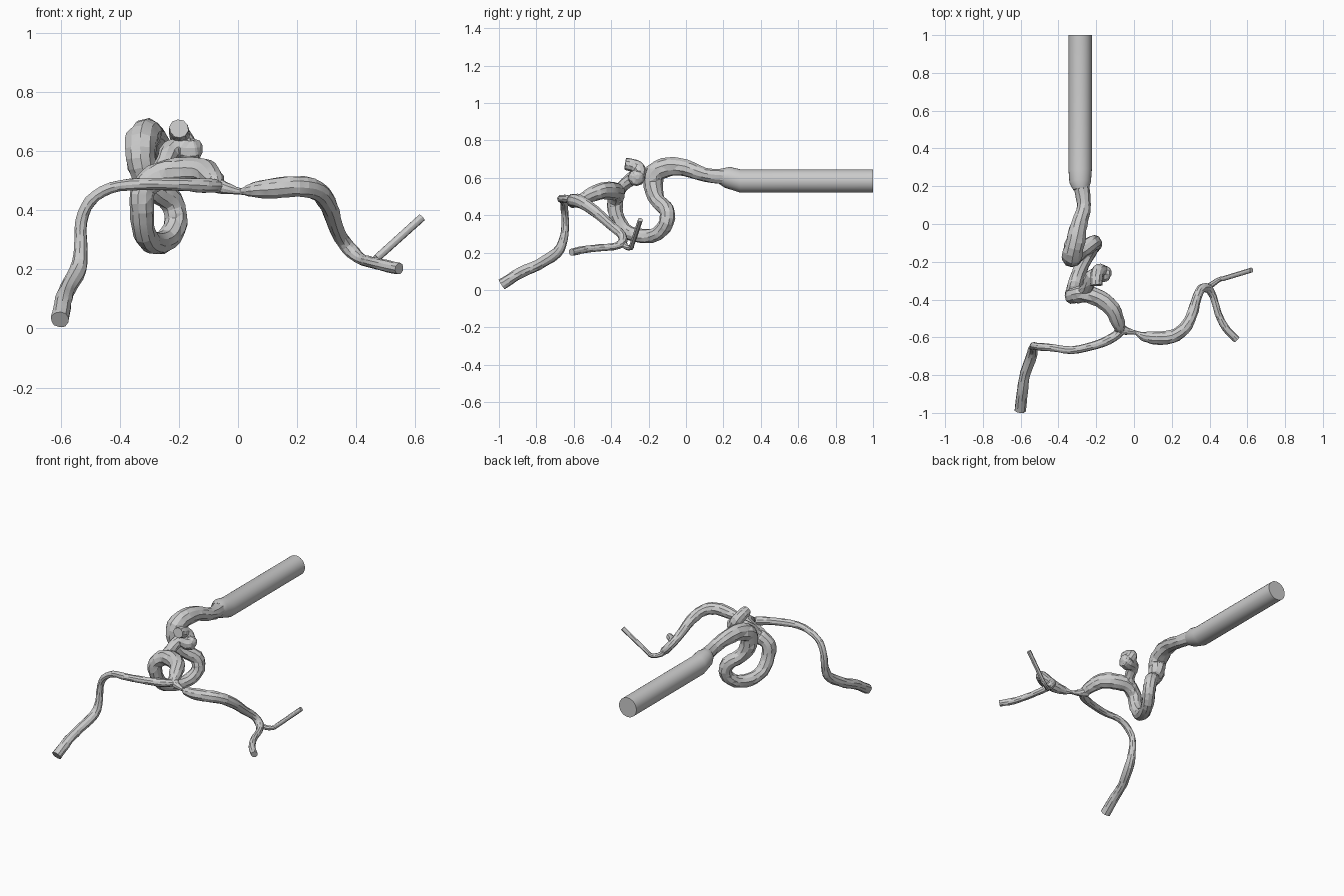
import bpy, bmesh, math, random
from mathutils import Vector

random.seed(4)


def smooth_path(pts, steps):
    """Catmull-Rom through (x, y, z, radius) points."""
    p = [Vector(q) for q in pts]
    p = [2 * p[0] - p[1]] + p + [2 * p[-1] - p[-2]]
    out = []
    for i in range(1, len(p) - 2):
        a, b, c, d = p[i - 1:i + 3]
        for k in range(steps):
            t = k / steps
            out.append(0.5 * (2 * b + (c - a) * t + (2 * a - 5 * b + 4 * c - d) * t * t
                              + (3 * b - a - 3 * c + d) * t ** 3))
    return out + [p[-2]]


def vessel(name, pts, sides=10, steps=3, jitter=0.06, smooth=False):
    """Sweep a slightly irregular ring along the path, capping both ends."""
    path = smooth_path(pts, steps) if steps > 1 else [Vector(q) for q in pts]
    pos = [q.to_3d() for q in path]
    bm = bmesh.new()
    rings, normal = [], None
    for i, c in enumerate(pos):
        tan = (pos[min(i + 1, len(pos) - 1)] - pos[max(i - 1, 0)]).normalized()
        if normal is None:
            normal = tan.orthogonal()
        normal = (normal - tan * normal.dot(tan)).normalized()
        side = tan.cross(normal)
        ring = []
        for k in range(sides):
            a = 2 * math.pi * k / sides
            r = path[i][3] * (1 + random.uniform(-jitter, jitter))
            ring.append(bm.verts.new(c + r * (normal * math.cos(a) + side * math.sin(a))))
        rings.append(ring)
    for r0, r1 in zip(rings, rings[1:]):
        for k in range(sides):
            n = (k + 1) % sides
            bm.faces.new((r0[k], r0[n], r1[n], r1[k]))
    bm.faces.new(rings[0][::-1])
    bm.faces.new(rings[-1])
    if jitter:
        bmesh.ops.triangulate(bm, faces=[f for f in bm.faces if len(f.verts) == 4])
    bmesh.ops.recalc_face_normals(bm, faces=bm.faces)
    me = bpy.data.meshes.new(name)
    bm.to_mesh(me)
    bm.free()
    ob = bpy.data.objects.new(name, me)
    bpy.context.collection.objects.link(ob)
    bpy.context.view_layer.objects.active = ob
    ob.select_set(True)
    bpy.ops.object.shade_smooth_by_angle(angle=math.radians(30 if smooth else 14))
    ob.select_set(False)
    return ob


# straight inlet tube with its short tapered collar
vessel("inlet_tube", [(-.285, 1, .583, .062), (-.285, .29, .583, .062),
                      (-.285, .22, .603, .057), (-.28, .185, .608, .042)],
       sides=24, steps=1, jitter=0, smooth=True)

# winding trunk: over the hump, down through the loop and forward to the fork
vessel("main_trunk", [
    (-.28, .22, .605, .045), (-.265, .1, .617, .038), (-.29, 0, .652, .044),
    (-.31, -.09, .658, .052), (-.328, -.165, .625, .055), (-.325, -.175, .55, .05),
    (-.285, -.15, .475, .042), (-.225, -.105, .43, .041), (-.21, -.105, .36, .04),
    (-.24, -.155, .3, .038), (-.285, -.24, .288, .038), (-.315, -.325, .32, .038),
    (-.325, -.372, .4, .04), (-.32, -.38, .475, .043), (-.26, -.37, .52, .045),
    (-.18, -.395, .53, .048), (-.115, -.45, .53, .045), (-.085, -.52, .505, .037),
    (-.07, -.57, .48, .022)])

# side stem ending in a two-lobed bulge
vessel("bulge_stem", [(-.29, -.37, .49, .035), (-.25, -.34, .555, .032),
                      (-.225, -.28, .6, .038), (-.165, -.265, .6, .045),
                      (-.135, -.26, .605, .035), (-.12, -.26, .605, .012)])
vessel("bulge_tip", [(-.165, -.25, .6, .035), (-.19, -.25, .645, .036),
                     (-.2, -.29, .668, .035), (-.2, -.325, .675, .032)])

# left branch, dropping to the front corner
vessel("left_branch", [
    (-.05, -.55, .48, .02), (-.11, -.6, .483, .025), (-.2, -.64, .487, .022), (-.33, -.668, .488, .021),
    (-.43, -.655, .475, .019), (-.5, -.65, .43, .02), (-.53, -.645, .36, .02),
    (-.532, -.655, .27, .023), (-.54, -.69, .2, .029), (-.575, -.79, .135, .028),
    (-.59, -.88, .095, .029), (-.602, -.985, .03, .031)])

# right branch: pinched at the fork, swelling, then dropping backward
vessel("right_branch", [
    (-.09, -.545, .49, .03), (-.04, -.567, .474, .021), (.01, -.575, .463, .011),
    (.05, -.595, .468, .025), (.12, -.603, .474, .035), (.2, -.597, .48, .036),
    (.265, -.555, .468, .034), (.305, -.485, .42, .03), (.33, -.4, .345, .025),
    (.355, -.345, .295, .024), (.39, -.34, .255, .024), (.42, -.385, .232, .019),
    (.445, -.47, .225, .019), (.485, -.55, .215, .02), (.545, -.612, .202, .02)])

# thin end twig
vessel("right_twig", [(.375, -.34, .27, .02), (.405, -.325, .235, .016),
                      (.45, -.295, .225, .013), (.485, -.286, .25, .012)], sides=8)
vessel("right_twig_tip", [(.47, -.29, .238, .013), (.622, -.244, .375, .0135)],
       sides=12, steps=1, jitter=0, smooth=True)
